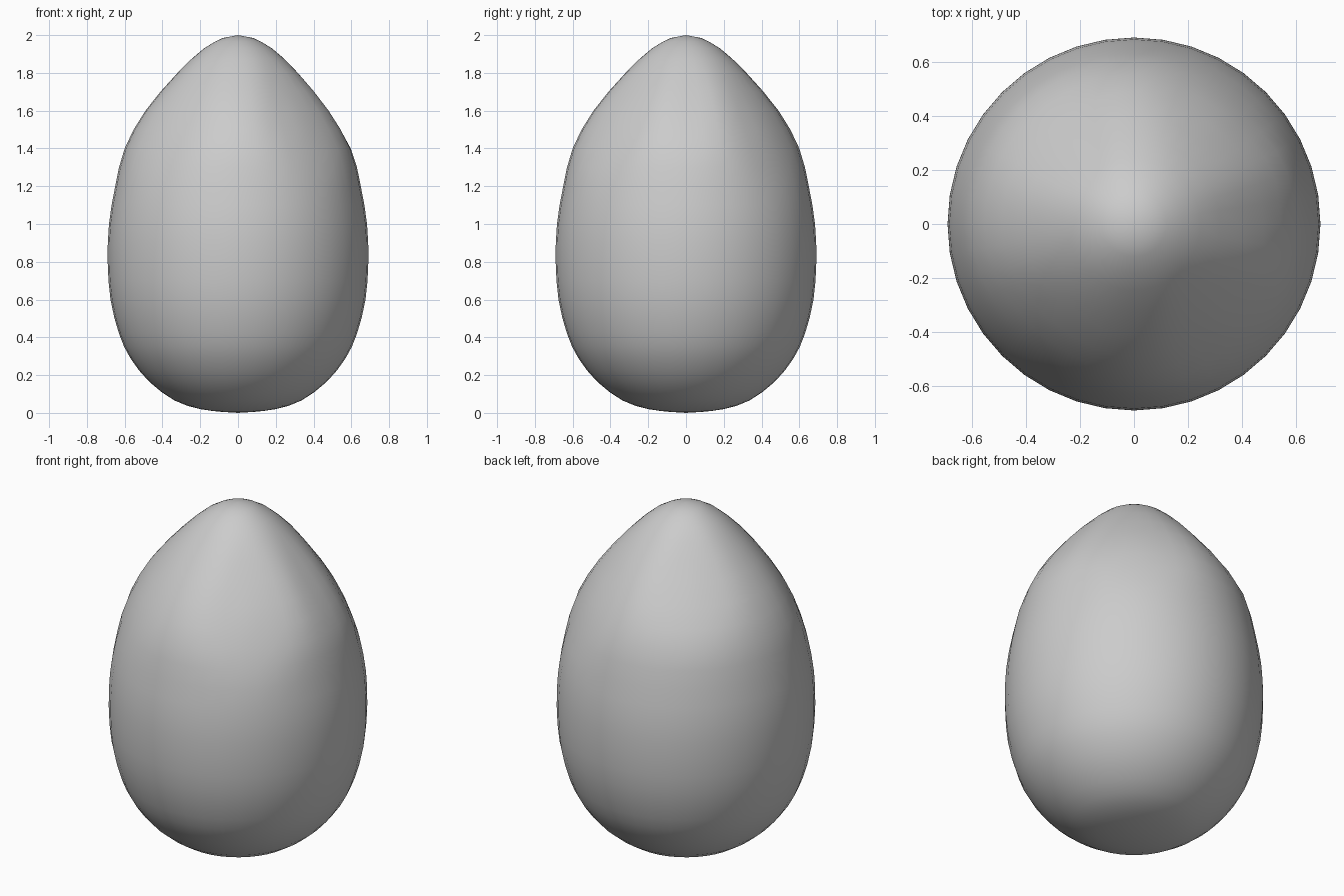
import bpy, bmesh, math

cube = bpy.data.objects.get("Cube")
if cube:
    bpy.data.objects.remove(cube, do_unlink=True)

# Shell material
shell = bpy.data.materials.new("shell grey")
shell.use_nodes = True
GREY = (0.6, 0.6, 0.6, 1)
shell.diffuse_color = GREY
bsdf = next(n for n in shell.node_tree.nodes if n.type == 'BSDF_PRINCIPLED')
bsdf.inputs["Base Color"].default_value = GREY

# Egg profile as (radius, height), bottom to top
PROFILE = [(0.08, 0.005), (0.2, 0.02), (0.335, 0.065), (0.47, 0.165), (0.57, 0.29),
           (0.63, 0.42), (0.675, 0.6), (0.69, 0.8), (0.683, 1.0), (0.65, 1.2),
           (0.6, 1.4), (0.49, 1.6), (0.32, 1.8), (0.18, 1.93), (0.08, 1.985)]
SEGMENTS = 40
STEPS = 2

# Shallow thumb dents: (azimuth, height, half angle, half height, depth)
DENTS = [(52, 1.5, 26, 0.26, 0.026), (130, 1.68, 26, 0.2, 0.02),
         (228, 1.5, 26, 0.24, 0.018), (312, 1.55, 24, 0.26, 0.026),
         (5, 1.6, 14, 0.2, 0.012)]


def catmull(a, b, c, d, t):
    return 0.5 * (2 * b + (c - a) * t + (2 * a - 5 * b + 4 * c - d) * t ** 2
                  + (3 * b - a - 3 * c + d) * t ** 3)


def smooth_profile():
    pts = [PROFILE[0]] + PROFILE + [PROFILE[-1]]
    rows = []
    for i in range(len(PROFILE) - 1):
        for s in range(STEPS):
            quad = pts[i:i + 4]
            rows.append([catmull(*axis, s / STEPS) for axis in zip(*quad)])
    return rows + [PROFILE[-1]]


def dent_depth(angle, z):
    total = 0
    for az, height, half_angle, half_height, depth in DENTS:
        delta = (math.degrees(angle) - az + 180) % 360 - 180
        d = (delta / half_angle) ** 2 + ((z - height) / half_height) ** 2
        total += depth * math.exp(-d * d)
    return total


# Lathe the egg, pressing the dents into it
bm = bmesh.new()
rings = []
for r, z in smooth_profile():
    ring = []
    for k in range(SEGMENTS):
        a = math.tau * k / SEGMENTS
        rr = r - dent_depth(a, z)
        ring.append(bm.verts.new((rr * math.cos(a), rr * math.sin(a), z)))
    rings.append(ring)
bottom = bm.verts.new((0, 0, 0))
top = bm.verts.new((0, 0, 2))
for k in range(SEGMENTS):
    n = (k + 1) % SEGMENTS
    for low, high in zip(rings, rings[1:]):
        bm.faces.new((low[k], low[n], high[n], high[k]))
    bm.faces.new((bottom, rings[0][n], rings[0][k]))
    bm.faces.new((rings[-1][k], rings[-1][n], top))
for face in bm.faces:
    face.smooth = True

mesh = bpy.data.meshes.new("egg")
bm.to_mesh(mesh)
bm.free()
mesh.materials.append(shell)
egg = bpy.data.objects.new("egg", mesh)
bpy.context.collection.objects.link(egg)
